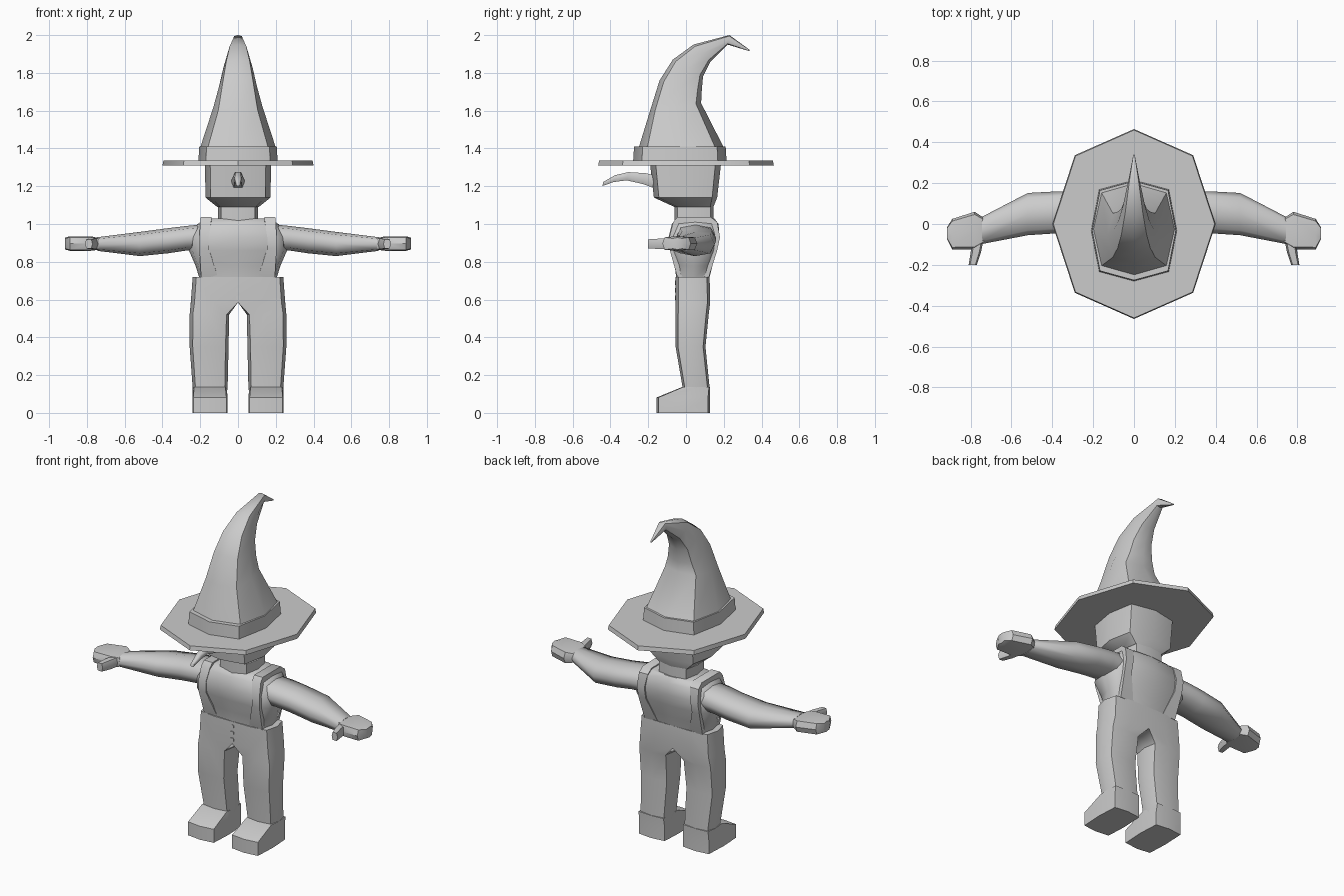
import bpy, bmesh, math
from mathutils import Vector as V

if "Cube" in bpy.data.objects:
    bpy.data.objects.remove(bpy.data.objects["Cube"])


def sect(c, u, v, n=8, p=0.7, phase=0.0, p_in=None):
    """Superellipse ring around c; p_in squares off the -u half."""
    c, u, v = V(c), V(u), V(v)
    pts = []
    for i in range(n):
        a = 2 * math.pi * (i + phase) / n
        x, y = math.cos(a), math.sin(a)
        q = p_in if (p_in is not None and x < -1e-6) else p
        f = lambda t: 0.0 if abs(t) < 1e-6 else math.copysign(abs(t) ** q, t)
        pts.append(c + u * f(x) + v * f(y))
    return pts


def loft(name, rings, mirror=False, angle=38):
    """Skin a stack of rings, cap both ends, optionally mirror across x."""
    bm = bmesh.new()
    vs = [[bm.verts.new(p) for p in r] for r in rings]
    n = len(vs[0])
    faces = [vs[0][::-1], vs[-1]]
    for a, b in zip(vs, vs[1:]):
        faces += [(a[i], a[(i + 1) % n], b[(i + 1) % n], b[i]) for i in range(n)]
    for f in faces:
        if mirror and all(abs(w.co.x) < 1e-4 for w in f):
            continue  # leave the mirror seam open
        bm.faces.new(f)
    bmesh.ops.recalc_face_normals(bm, faces=bm.faces)
    me = bpy.data.meshes.new(name)
    bm.to_mesh(me)
    bm.free()
    me.polygons.foreach_set("use_smooth", [True] * len(me.polygons))
    me.set_sharp_from_angle(angle=math.radians(angle))
    ob = bpy.data.objects.new(name, me)
    bpy.context.collection.objects.link(ob)
    if mirror:
        ob.modifiers.new("mirror", 'MIRROR').use_clip = True
    return ob


def flat(z, x0, x1, y0, y1, **k):
    """Horizontal ring from its extents."""
    return sect(((x0 + x1) / 2, (y0 + y1) / 2, z), ((x1 - x0) / 2, 0, 0), (0, (y1 - y0) / 2, 0), **k)


def across(x, y0, y1, z0, z1, **k):
    """Ring facing along x from its extents."""
    return sect((x, (y0 + y1) / 2, (z0 + z1) / 2), (0, (y1 - y0) / 2, 0), (0, 0, (z1 - z0) / 2), **k)


def side(yf, zf, yb, zb, w, **k):
    """Tilted ring given by its front and back points in side view."""
    a, b = V((0, yf, zf)), V((0, yb, zb))
    return sect((a + b) / 2, (w, 0, 0), (b - a) / 2, **k)


# Hat: brim, band and bent cone
loft("hat_brim", [flat(1.31, -.4, .4, -.465, .465, p=.93),
                  flat(1.335, -.395, .395, -.46, .46, p=.93)])
loft("hat_band", [flat(1.33, -.21, .21, -.28, .215, p=.6),
                  flat(1.41, -.205, .205, -.275, .21, p=.6)])
cone = [(-.25, 1.405, .2, 1.405, .2), (-.19, 1.6, .08, 1.64, .13), (-.14, 1.76, .083, 1.7, .1),
        (-.07, 1.87, .09, 1.78, .078), (.04, 1.95, .13, 1.86, .055),
        (.23, 2.0, .22, 1.95, .025), (.34, 1.92, .335, 1.915, .004)]
loft("hat_cone", [side(*s, p=.65) for s in cone], angle=50)

# Head, neck and long drooping nose
loft("head", [flat(z, -w, w, a, b, p=.5) for z, w, a, b in
              [(1.09, .11, -.06, .145), (1.14, .172, -.17, .165), (1.315, .175, -.19, .185)]])
loft("neck", [flat(z, -.105, .105, -.06, .145, p=.45) for z in (1.0, 1.12)])
loft("nose", [sect((0, y, z), (r, 0, 0), (0, .2 * r, r), n=6) for y, z, r in
              [(-.17, 1.225, .036), (-.22, 1.24, .032), (-.31, 1.253, .024),
               (-.38, 1.24, .02), (-.44, 1.212, .012)]], angle=60)

# Torso
loft("torso", [flat(z, -w, w, a, b, n=12, p=.5) for z, w, a, b in
               [(.70, .2, -.05, .12), (.78, .225, -.06, .14), (.86, .26, -.085, .165),
                (.93, .255, -.092, .178), (1.0, .215, -.075, .172), (1.03, .16, -.05, .15)]], angle=50)

# Overall straps running from the front waist over the shoulders to the back
path = [(-.045, .715, .105, .195), (-.088, .87, .155, .205), (-.088, .93, .155, .205),
        (-.068, 1.01, .142, .2), (-.045, 1.037, .14, .197), (.13, 1.037, .14, .197),
        (.165, 1.01, .142, .2), (.18, .93, .155, .205), (.165, .86, .155, .205), (.12, .715, .105, .195)]
rings = []
for i, (y, z, x0, x1) in enumerate(path):
    a, b = path[max(i - 1, 0)], path[min(i + 1, len(path) - 1)]
    nrm = V((0, a[1] - b[1], b[0] - a[0])).normalized() * .02
    rings.append(sect(V(((x0 + x1) / 2, y, z)) - nrm, ((x1 - x0) / 2, 0, 0), nrm,
                      n=4, p=.001, phase=.5))
loft("overall_strap", rings, mirror=True)

# Trousers: half with a squared seam, mirrored
legs = [(.10, .06, .235, -.02, .122, .5), (.135, .055, .24, -.018, .125, .5),
        (.35, .05, .256, -.055, .103, .5), (.52, .047, .256, -.055, .12, .4),
        (.585, 0, .25, -.055, .128, .001), (.72, 0, .24, -.055, .125, .001)]
loft("trousers", [flat(z, x0, x1, a, b, p=.5, p_in=q) for z, x0, x1, a, b, q in legs], mirror=True)
for i in range(3):
    loft("fly_button", [sect((0, y, .69 - i * .04), (.012, 0, 0), (0, 0, .012))
                        for y in (-.05, -.059)])

# Blocky shoes
loft("shoe", [flat(z, x0, x1, a, .127, p=.22) for z, x0, x1, a in
              [(0, .055, .242, -.155), (.082, .055, .242, -.155), (.137, .06, .24, -.02)]], mirror=True)

# Arms, mitten hands and thumbs
loft("arm", [across(*r, p=.75) for r in
             [(.17, -.05, .15, .86, 1.0), (.27, -.055, .16, .86, .99), (.37, -.045, .16, .845, .978),
              (.52, -.055, .152, .83, .958), (.745, -.098, .035, .858, .93)]], mirror=True, angle=60)
loft("hand", [across(*r, p=.45) for r in
              [(.735, -.095, .03, .864, .925), (.78, -.125, .06, .858, .935),
               (.89, -.125, .025, .858, .935), (.915, -.075, -.015, .865, .928)]], mirror=True)
loft("thumb", [sect((x, y, z), (w, 0, 0), (0, 0, h), n=6, p=.6) for x, y, z, w, h in
               [(.765, -.08, .895, .028, .03), (.775, -.14, .895, .025, .03),
                (.79, -.2, .895, .02, .026)]], mirror=True)
